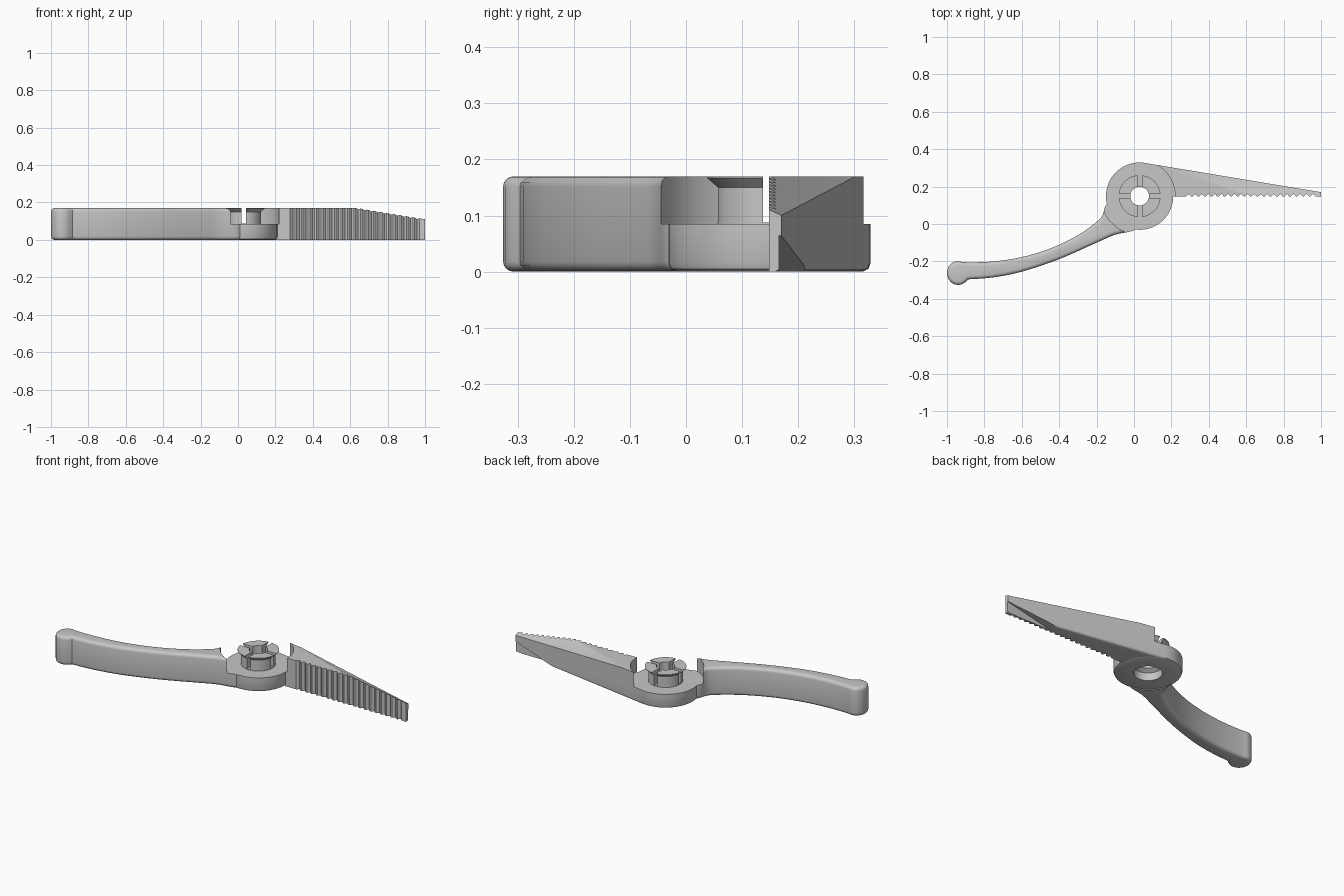
import bpy, bmesh, math
from mathutils import Vector

cube = bpy.data.objects.get("Cube")
if cube:
    bpy.data.objects.remove(cube)

PX, PY = 0.03, 0.149         # pivot centre
TOP, STEP = 0.17, 0.085      # full thickness, hub thickness

grey = bpy.data.materials.new("plain grey")
grey.use_nodes = True
colour = (0.57, 0.57, 0.57, 1)
grey.diffuse_color = colour
grey.node_tree.nodes["Principled BSDF"].inputs["Base Color"].default_value = colour


def make_object(name, bm):
    bmesh.ops.recalc_face_normals(bm, faces=bm.faces)
    mesh = bpy.data.meshes.new(name)
    bm.to_mesh(mesh)
    bm.free()
    mesh.materials.append(grey)
    obj = bpy.data.objects.new(name, mesh)
    bpy.context.collection.objects.link(obj)
    return obj


def extruded(points, offset):
    # solid made by sweeping one flat polygon along an offset
    bm = bmesh.new()
    bottom = [bm.verts.new(p) for p in points]
    top = [bm.verts.new(Vector(p) + Vector(offset)) for p in points]
    bm.faces.new(bottom)
    bm.faces.new(top)
    for i in range(len(points)):
        bm.faces.new((bottom[i - 1], bottom[i], top[i], top[i - 1]))
    bmesh.ops.recalc_face_normals(bm, faces=bm.faces)
    return bm


def prism(points, z0, z1):
    return extruded([(x, y, z0) for x, y in points], (0, 0, z1 - z0))


def round_rims(bm, size, rule):
    edges = [e for e in bm.edges
             if abs(e.verts[0].co.z - e.verts[1].co.z) < 1e-5
             and rule((e.verts[0].co + e.verts[1].co) / 2)]
    bmesh.ops.bevel(bm, geom=edges, offset=size, segments=4, profile=0.5,
                    affect='EDGES', clamp_overlap=True)


def circle(cx, cy, r, n=64):
    return [(cx + r * math.cos(i * math.tau / n), cy + r * math.sin(i * math.tau / n))
            for i in range(n)]


def smooth_path(points, steps=4):
    # Catmull-Rom curve through an open list of points
    pts = [Vector(p) for p in points]
    pts = [pts[0]] + pts + [pts[-1]]
    out = []
    for a, b, c, d in zip(pts, pts[1:], pts[2:], pts[3:]):
        for i in range(steps):
            t = i / steps
            out.append(0.5 * (2 * b + (c - a) * t + (2 * a - 5 * b + 4 * c - d) * t ** 2
                              + (3 * b - a - 3 * c + d) * t ** 3))
    out.append(pts[-1])
    return [tuple(p) for p in out]


def cut(obj, bm):
    cutter = make_object("cutter", bm)
    cutter.hide_render = True
    mod = obj.modifiers.new("cut", 'BOOLEAN')
    mod.operation = 'DIFFERENCE'
    mod.solver = 'EXACT'
    mod.object = cutter
    bpy.context.view_layer.objects.active = obj
    bpy.ops.object.modifier_apply(modifier=mod.name)
    bpy.data.objects.remove(cutter)


def clear_hub(obj, r):
    # room for the mating half above the step, and for the hub below it
    cut(obj, prism(circle(PX, PY, r), STEP, 0.3))
    cut(obj, prism(circle(PX, PY, 0.174), -0.1, 0.2))


# Handle: curved grip with a rounded knob at the end
upper = [(-0.08, 0.16), (-0.15, 0.1), (-0.18, 0.03), (-0.3, -0.06), (-0.45, -0.132),
         (-0.6, -0.177), (-0.75, -0.2), (-0.88, -0.205), (-0.94, -0.2)]
knob = [(-0.94 + 0.06 * math.cos(a), -0.262 + 0.064 * math.sin(a))
        for a in (math.radians(d) for d in range(110, 311, 20))]
lower = [(-0.885, -0.296), (-0.75, -0.285), (-0.6, -0.255), (-0.4, -0.188),
         (-0.2, -0.1), (-0.1, -0.057), (0.01, -0.03), (0.04, 0.03)]
bm = prism(smooth_path(upper) + knob + smooth_path(lower), 0, TOP)
round_rims(bm, 0.022, lambda p: True)
handle = make_object("handle", bm)
clear_hub(handle, 0.206)

# Jaw: tapered prism with saw teeth along the gripping edge
teeth = []
count, start, end = 20, 0.27, 0.97
pitch = (end - start) / count
for i in range(count):
    x = start + i * pitch
    teeth += [(x, 0.148), (x + pitch * 0.25, 0.148), (x + pitch * 0.65, 0.161)]
outline = ([(0.1, 0.148)] + teeth +
           [(end, 0.148), (1, 0.148), (1, 0.17), (0.06, 0.326), (0.05, 0.25)])
bm = prism(outline, 0, TOP)
round_rims(bm, 0.014, lambda p: 0.4 < p.x < 0.6 and p.y > 0.2 and p.z < STEP)
jaw = make_object("jaw", bm)

# sloping facet running down to the tip
a, b, c = Vector((0.21, 0.3, TOP)), Vector((0.64, 0.148, TOP)), Vector((1, 0.16, 0.105))
normal = (b - a).cross(c - a).normalized()
along = (c - a).normalized()
across = normal.cross(along)
cut(jaw, extruded([a + along * u + across * v
                   for u, v in ((-1, -1), (2, -1), (2, 1), (-1, 1))], normal))

# relief under the tip, leaving a thin wall beside the teeth
cut(jaw, extruded([(0.7, 0.166, -0.001), (1.05, 0.166, 0.075),
                   (1.05, 0.166, -0.05), (0.7, 0.166, -0.05)], (0, 0.3, 0)))
clear_hub(jaw, 0.19)

# Hub: turned disc with a snap post and a through hole
profile = [(0.075, 0), (0.166, 0), (0.176, 0.005), (0.18, 0.015), (0.18, STEP),
           (0.093, STEP), (0.093, 0.15), (0.112, 0.167), (0.112, TOP),
           (0.05, TOP), (0.05, 0.06), (0.075, 0.045)]
bm = bmesh.new()
n = 64
rings = [[bm.verts.new((x, y, z)) for (x, y), z in
          ((circle(PX, PY, r, n)[i], z) for r, z in profile)] for i in range(n)]
for i in range(n):
    p, q = rings[i - 1], rings[i]
    for j in range(len(profile)):
        bm.faces.new((p[j - 1], q[j - 1], q[j], p[j]))
hub = make_object("hub_and_snap_post", bm)

# crossed slots splitting the post into four clips
for w, h in ((0.012, 0.15), (0.15, 0.012)):
    cut(hub, prism([(PX - w, PY - h), (PX + w, PY - h), (PX + w, PY + h), (PX - w, PY + h)],
                   STEP + 0.003, 0.3))

bpy.ops.object.select_all(action='DESELECT')
for obj in (handle, jaw, hub):
    obj.select_set(True)
bpy.context.view_layer.objects.active = hub
bpy.ops.object.shade_smooth_by_angle(angle=math.radians(30))
